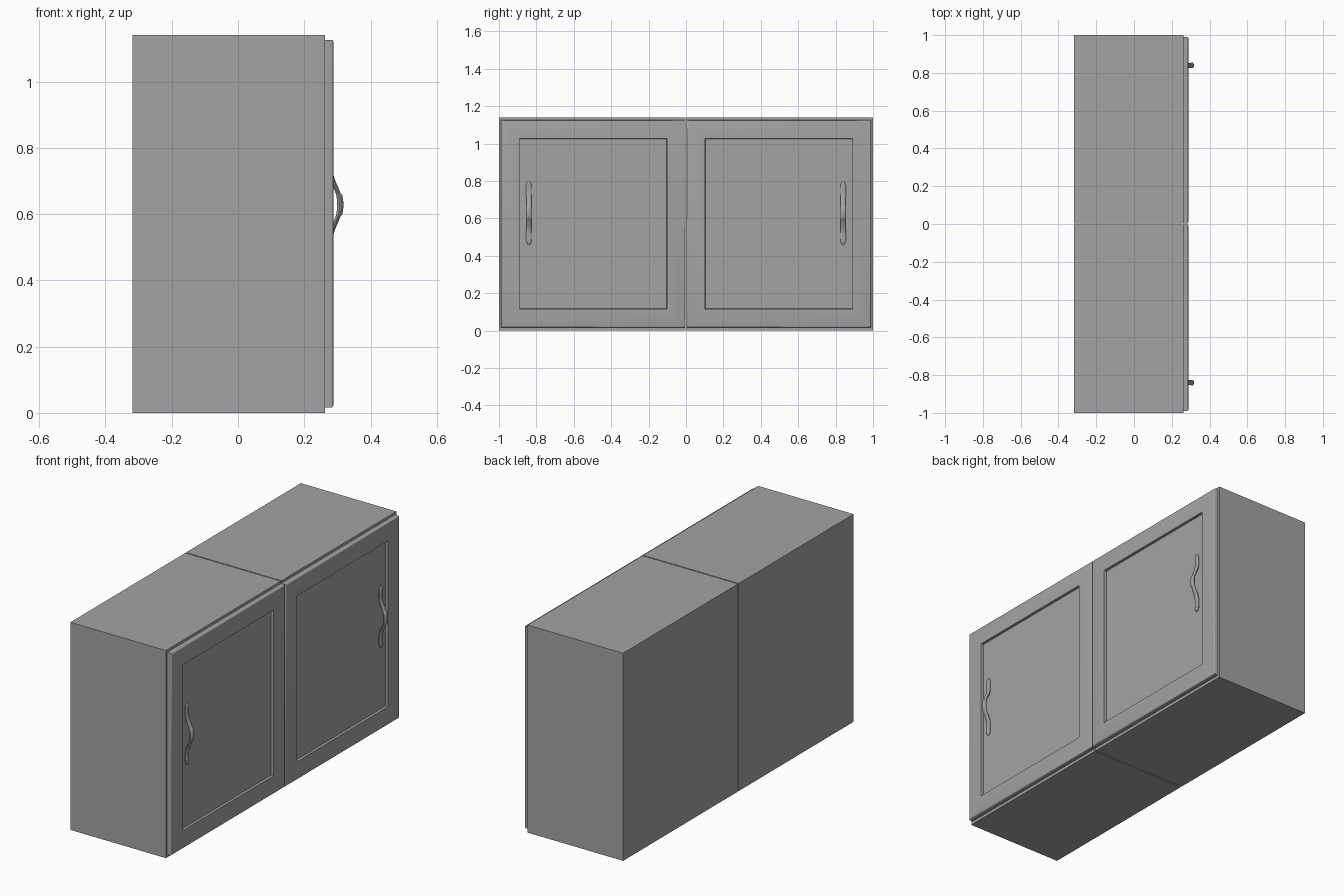
import bpy, bmesh, math
from mathutils import Vector

if "Cube" in bpy.data.objects:
    bpy.data.objects.remove(bpy.data.objects["Cube"])

BACK, FRONT, DOOR = -0.318, 0.262, 0.288
HEIGHT = 1.14
RECESS = 0.014

GREY = bpy.data.materials.new("dark_grey")
GREY.diffuse_color = (0.37, 0.37, 0.37, 1)
GREY.use_nodes = True
GREY.node_tree.nodes["Principled BSDF"].inputs["Base Color"].default_value = GREY.diffuse_color


def finish(name, bm, smooth=False):
    bmesh.ops.recalc_face_normals(bm, faces=bm.faces[:])
    me = bpy.data.meshes.new(name)
    bm.to_mesh(me)
    bm.free()
    me.materials.append(GREY)
    ob = bpy.data.objects.new(name, me)
    bpy.context.collection.objects.link(ob)
    if smooth:
        bpy.ops.object.select_all(action='DESELECT')
        ob.select_set(True)
        bpy.context.view_layer.objects.active = ob
        bpy.ops.object.shade_smooth_by_angle(angle=math.radians(35))
    return ob


def box(lo, hi):
    bm = bmesh.new()
    bmesh.ops.create_cube(bm, size=1)
    lo, hi = Vector(lo), Vector(hi)
    for v in bm.verts:
        v.co = Vector(lo[i] + (v.co[i] + 0.5) * (hi[i] - lo[i]) for i in range(3))
    return bm


def span(side, a, b):
    return sorted((side * a, side * b))


def cabinet(side, tag):
    y0, y1 = span(side, 0.003, 1.0)
    finish("cabinet_body_" + tag, box((BACK, y0, 0), (FRONT, y1, HEIGHT)))


def door(side, tag):
    y0, y1 = span(side, 0.002, 0.99)
    bm = box((FRONT, y0, 0.016), (DOOR, y1, 1.126))
    # rounded outer edges around the front
    edges = [e for e in bm.edges if all(v.co.x > DOOR - 1e-4 for v in e.verts)]
    bmesh.ops.bevel(bm, geom=edges, offset=0.008, segments=3, profile=0.5, affect='EDGES')
    # frame border, then sunken panel with a steep wall
    bm.normal_update()
    face = max(bm.faces, key=lambda f: f.calc_center_median().x)
    bmesh.ops.inset_region(bm, faces=[face], thickness=0.092, use_even_offset=True)
    bmesh.ops.inset_region(bm, faces=[face], thickness=0.001, use_even_offset=True)
    for v in face.verts:
        v.co.x -= RECESS
    finish("door_" + tag, bm, True)


def handle(side, tag):
    # half profile: distance from middle, x, half thickness, half width
    half = [(0.0, 0.3085, 0.0095, 0.015), (0.015, 0.308, 0.0095, 0.015),
            (0.027, 0.306, 0.009, 0.015), (0.032, 0.303, 0.007, 0.014),
            (0.05, 0.296, 0.007, 0.014), (0.068, 0.288, 0.007, 0.014),
            (0.085, 0.282, 0.007, 0.0145), (0.105, 0.279, 0.0065, 0.015),
            (0.13, 0.279, 0.0065, 0.0155), (0.15, 0.280, 0.007, 0.0145),
            (0.163, 0.280, 0.006, 0.010), (0.169, 0.280, 0.003, 0.005)]
    path = [(-d, x, t, w) for d, x, t, w in reversed(half[1:])] + half
    bm, rings, n = bmesh.new(), [], 14
    for i, (d, x, t, w) in enumerate(path):
        a, b = path[max(i - 1, 0)], path[min(i + 1, len(path) - 1)]
        tan = Vector((b[1] - a[1], 0, b[0] - a[0])).normalized()
        out = Vector((tan.z, 0, -tan.x))
        c = Vector((x, side * 0.84, 0.628 + d))
        rings.append([bm.verts.new(c + out * t * math.cos(k * math.tau / n)
                                   + Vector((0, w * math.sin(k * math.tau / n), 0)))
                      for k in range(n)])
    for r, s in zip(rings, rings[1:]):
        for k in range(n):
            bm.faces.new((r[k], r[(k + 1) % n], s[(k + 1) % n], s[k]))
    bm.faces.new(rings[0])
    bm.faces.new(rings[-1])
    finish("handle_" + tag, bm, True)


# two mirrored cabinet units
for side, tag in ((-1, "left"), (1, "right")):
    cabinet(side, tag)
    door(side, tag)
    handle(side, tag)
